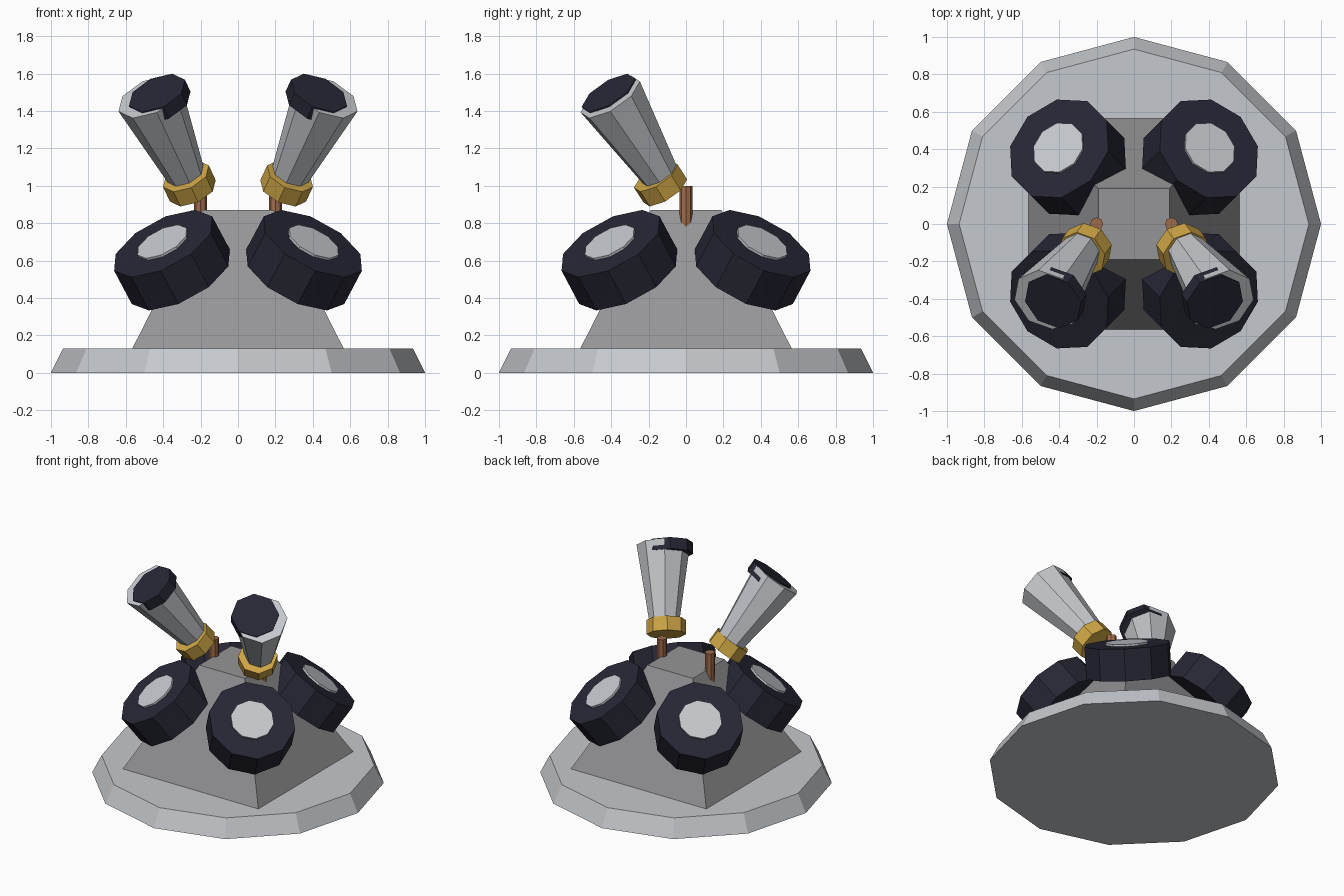
import bpy, bmesh
from math import radians
from mathutils import Vector, Euler, Matrix

cube = bpy.data.objects.get("Cube")
if cube:
    bpy.data.objects.remove(cube, do_unlink=True)


def material(name, rgb):
    m = bpy.data.materials.new(name)
    m.use_nodes = True
    m.diffuse_color = (*rgb, 1)
    m.node_tree.nodes["Principled BSDF"].inputs["Base Color"].default_value = (*rgb, 1)
    return m


silver = material("light silver", (0.56, 0.58, 0.61))
grey = material("mid grey", (0.3, 0.3, 0.31))
black = material("dark rubber", (0.02, 0.02, 0.036))
gold = material("gold", (0.62, 0.38, 0.06))
copper = material("copper", (0.35, 0.15, 0.07))


def frustum(name, mat, sides, r_low, r_high, height, centre, rot=Matrix(), spin=0):
    """Flat-shaded prism or cone along local z, centred on a point."""
    bm = bmesh.new()
    bmesh.ops.create_cone(bm, cap_ends=True, segments=sides,
                          radius1=r_low, radius2=r_high, depth=height)
    bm.transform(rot @ Matrix.Rotation(radians(spin), 4, 'Z'))
    mesh = bpy.data.meshes.new(name)
    bm.to_mesh(mesh)
    bm.free()
    mesh.materials.append(mat)
    obj = bpy.data.objects.new(name, mesh)
    obj.location = centre
    bpy.context.collection.objects.link(obj)
    return obj


# Base plate and square tower
frustum("base_plate", silver, 12, 1.0, 0.935, 0.13, (0, 0, 0.065))
root2 = 2 ** 0.5
frustum("tower", grey, 4, 0.565 * root2, 0.19 * root2, 0.74, (0, 0, 0.5), spin=45)

# Four tilted wheels on the corners of the tower
for y_name, sy in (("front", -1), ("back", 1)):
    for x_name, sx in (("right", -1), ("left", 1)):
        axis = Vector((sx * 0.424, sy * 0.424, 0.8)).normalized()
        rot = axis.to_track_quat('Z', 'Y').to_matrix().to_4x4()
        centre = Vector((sx * 0.353, sy * 0.356, 0.602))
        tag = f"{y_name}_{x_name}"
        frustum(f"wheel_{tag}", black, 10, 0.3, 0.3, 0.222, centre, rot)
        frustum(f"hub_{tag}", silver, 10, 0.15, 0.15, 0.1, centre + axis * 0.075, rot)

# Two raised barrels with posts, collars and caps
for side, sx in (("right", -1), ("left", 1)):
    rot = Euler((radians(30), radians(25 * sx), 0)).to_matrix().to_4x4()
    axis = rot @ Vector((0, 0, 1))
    rim = Vector((sx * 0.473, -0.405, 1.475))
    frustum(f"post_{side}", copper, 8, 0.035, 0.035, 0.4, (sx * 0.2, 0, 0.8))
    frustum(f"collar_{side}", gold, 8, 0.135, 0.135, 0.1, (sx * 0.26, -0.136, 1.012), rot)
    frustum(f"barrel_{side}", silver, 8, 0.1, 0.183, 0.56, rim - axis * 0.28, rot)
    cap_top = Vector((sx * 0.433, -0.415, 1.497))
    frustum(f"cap_{side}", black, 8, 0.165, 0.165, 0.08, cap_top - axis * 0.04, rot)
